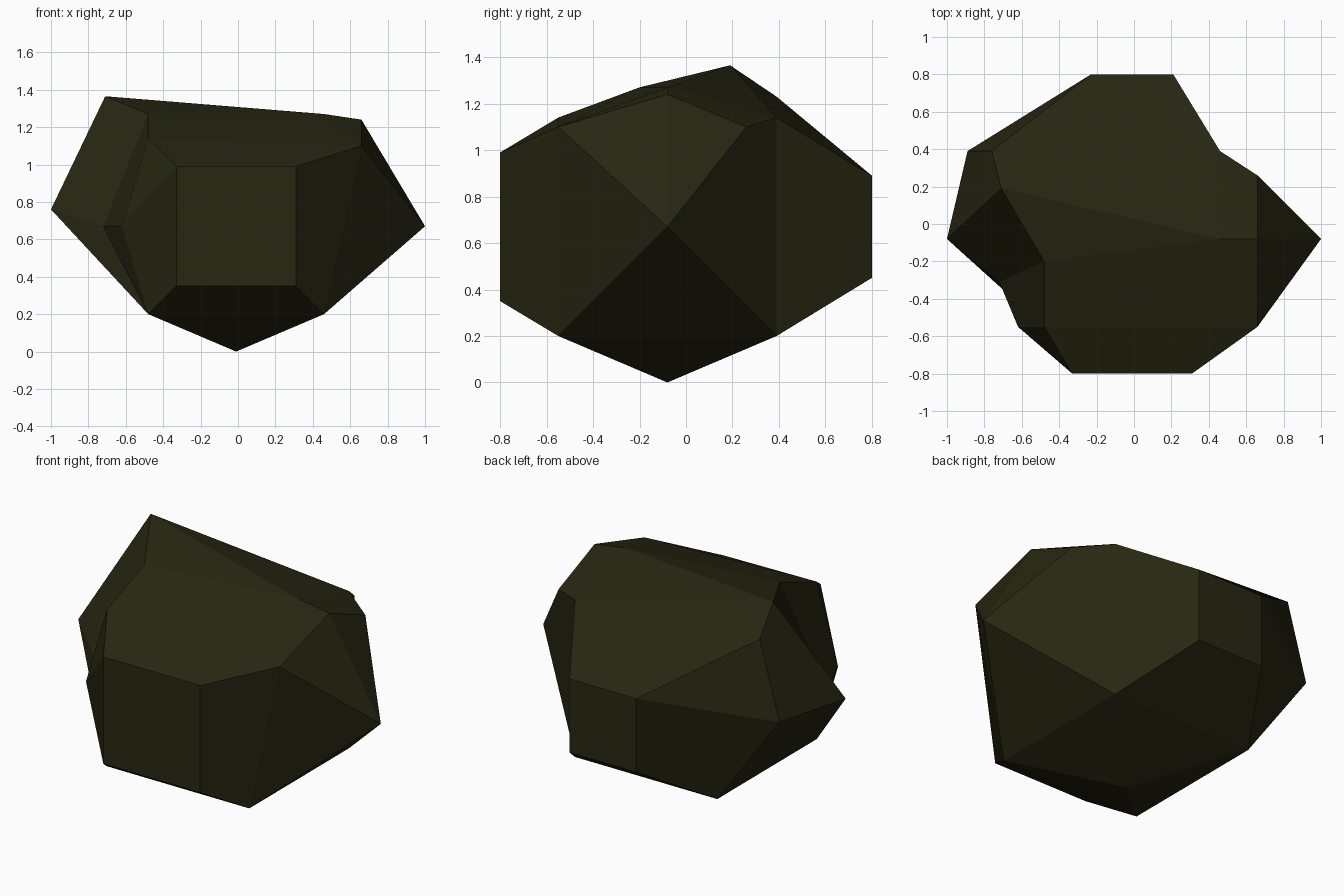
import bpy, bmesh

if "Cube" in bpy.data.objects:
    bpy.data.objects.remove(bpy.data.objects["Cube"])

# Stone colour
stone = bpy.data.materials.new("dark_olive_stone")
stone.diffuse_color = (0.021, 0.020, 0.006, 1)
stone.use_nodes = True
stone.node_tree.nodes["Principled BSDF"].inputs["Base Color"].default_value = stone.diffuse_color

bm = bmesh.new()
CX, CY, CZ = -0.01, -0.08, 0.67


def point(x, y, z):
    return bm.verts.new((x, y, z))


def ring(y, h):
    """Square ring facing y: lower left, lower right, upper right, upper left."""
    return [point(CX + sx * h, y, CZ + sz * h)
            for sx, sz in ((-1, -1), (1, -1), (1, 1), (-1, 1))]


# Blocky core: two flat caps and two wider shoulders
A, B, C, D = ring(-0.8, 0.32), ring(-0.55, 0.47), ring(0.39, 0.47), ring(0.8, 0.22)
B[2].co = (0.66, -0.55, 1.10)
C[3].co = (-0.76, 0.39, 1.23)

# Peaks and chipped corners
foot = point(CX, CY, 0)
right_tip = point(1.0, CY, CZ)
right_back = point(0.66, 0.26, 1.10)
right_top = point(0.66, CY, 1.24)
ridge = point(0.46, CY, 1.27)
peak = point(-0.71, 0.19, 1.365)
notch_top = point(-0.48, -0.20, 1.27)
notch_low = point(-0.72, -0.31, 0.67)
cheek = point(-0.62, -0.55, 0.67)
left_tip = point(-1.0, CY, 0.76)
left_back = point(-0.89, 0.39, 0.77)

faces = [A, D]
# Sloping skirts from the shoulders to the caps
for cap, shoulder in ((A, B), (D, C)):
    for i in range(3):
        faces.append((cap[i], cap[i + 1], shoulder[i + 1], shoulder[i]))
    bulge = cheek if cap is A else left_back
    faces += [(cap[0], shoulder[0], bulge, cap[3]), (cap[3], bulge, shoulder[3])]
# Pointed underside
base = [B[0], B[1], C[1], C[0]]
for i in range(4):
    faces.append((base[i], base[(i + 1) % 4], foot))
# Right side
faces += [(B[1], C[1], right_tip), (C[1], C[2], right_back, right_tip),
          (right_back, right_top, right_tip), (right_top, B[2], right_tip),
          (B[2], B[1], right_tip)]
# Top
faces += [(right_top, right_back, C[2], ridge), (ridge, C[2], peak),
          (C[2], C[3], peak), (B[2], right_top, ridge), (B[2], ridge, notch_top),
          (ridge, peak, notch_top), (B[2], notch_top, B[3])]
# Left side with the notch
faces += [(peak, C[3], left_back, left_tip), (peak, left_tip, notch_low, notch_top),
          (notch_top, notch_low, cheek, B[3]), (notch_low, cheek, B[0]),
          (left_tip, notch_low, B[0]), (left_tip, B[0], C[0]),
          (left_tip, C[0], left_back)]
for f in faces:
    bm.faces.new(f)
bmesh.ops.recalc_face_normals(bm, faces=bm.faces[:])

mesh = bpy.data.meshes.new("rock")
bm.to_mesh(mesh)
bm.free()
mesh.materials.append(stone)
bpy.context.collection.objects.link(bpy.data.objects.new("rock", mesh))
